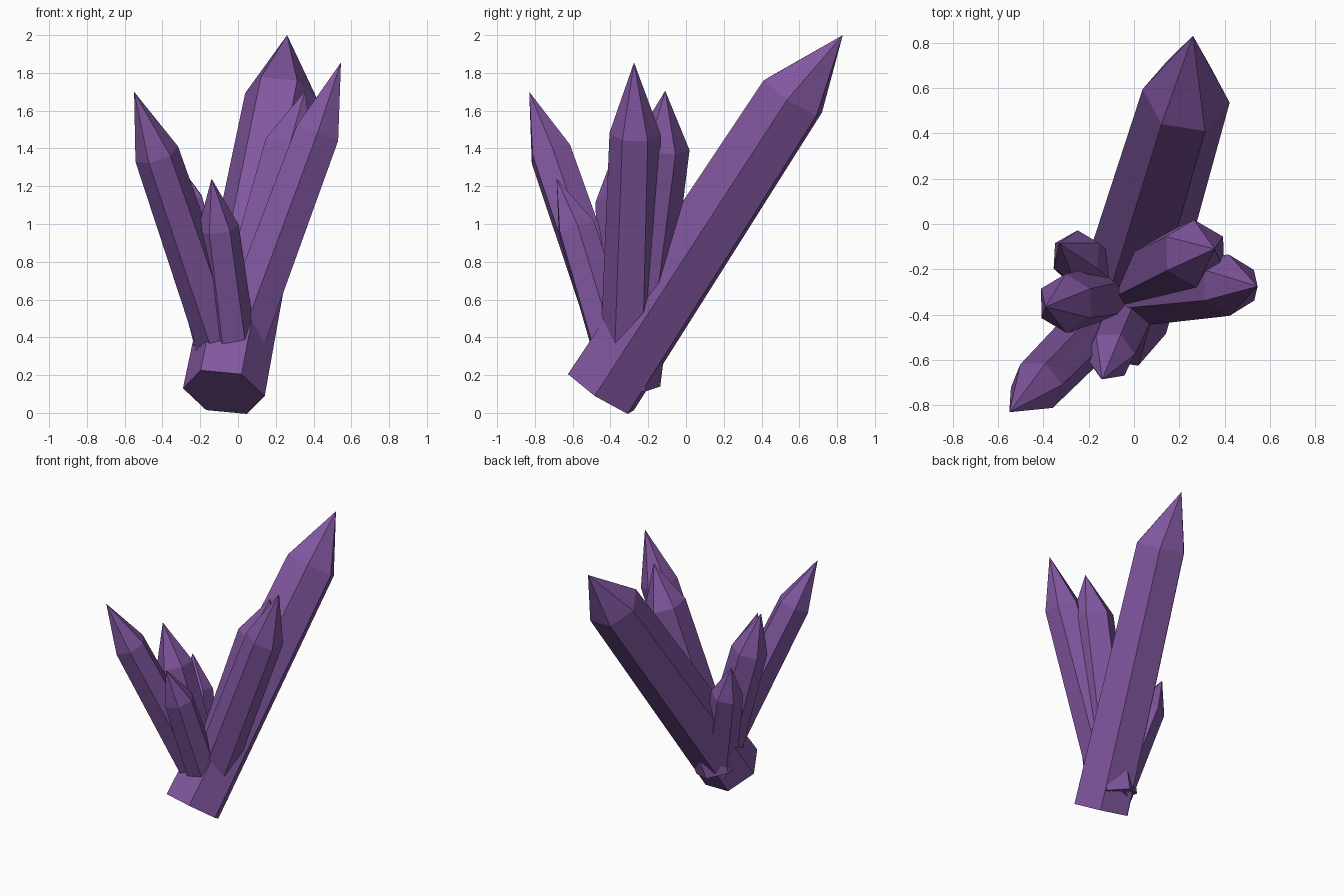
import bpy, bmesh, math
from mathutils import Vector, Quaternion

cube = bpy.data.objects.get("Cube")
if cube:
    bpy.data.objects.remove(cube)

# Single violet mineral colour
violet = bpy.data.materials.new("violet_crystal")
violet.use_nodes = True
colour = (0.22, 0.095, 0.35, 1)
violet.diffuse_color = colour
violet.node_tree.nodes["Principled BSDF"].inputs["Base Color"].default_value = colour


def crystal(name, base, shoulder, tip, base_radius, shoulder_radius, corner):
    """Six-sided tapering shaft with a point; corner is the direction of one edge."""
    base, shoulder, tip = Vector(base), Vector(shoulder), Vector(tip)
    axis = (shoulder - base).normalized()
    corner = Vector(corner)
    corner = (corner - axis * corner.dot(axis)).normalized()
    spokes = [Quaternion(axis, i * math.tau / 6) @ corner for i in range(6)]

    bm = bmesh.new()
    low = [bm.verts.new(base + s * base_radius) for s in spokes]
    high = [bm.verts.new(shoulder + s * shoulder_radius) for s in spokes]
    point = bm.verts.new(tip)
    bm.faces.new(low[::-1])
    for i in range(6):
        j = (i + 1) % 6
        bm.faces.new((low[i], low[j], high[j], high[i]))
        bm.faces.new((high[i], high[j], point))
    bmesh.ops.recalc_face_normals(bm, faces=bm.faces)
    mesh = bpy.data.meshes.new(name)
    bm.to_mesh(mesh)
    bm.free()
    mesh.materials.append(violet)
    bpy.context.collection.objects.link(bpy.data.objects.new(name, mesh))


# Main shaft leaning to the back
crystal("main_crystal", (-0.075, -0.45, 0.11), (0.23, 0.565, 1.675),
        (0.26, 0.83, 2.0), 0.22, 0.195, (-0.18, 0.03, 0.02))
# Tall shafts on the left
crystal("left_crystal", (-0.07, -0.31, 0.16), (0.42, -0.27, 1.48),
        (0.545, -0.275, 1.855), 0.15, 0.135, (0, 1, 0))
crystal("inner_left_crystal", (-0.07, -0.3, 0.16), (0.27, -0.13, 1.41),
        (0.355, -0.11, 1.705), 0.165, 0.15, (0, 1, 0))
# Shafts on the right
crystal("front_right_crystal", (-0.02, -0.3, 0.17), (-0.43, -0.715, 1.37),
        (-0.55, -0.83, 1.7), 0.135, 0.12, (-0.57, 0.82, 0))
crystal("right_crystal", (-0.05, -0.3, 0.16), (-0.3, -0.35, 1.12),
        (-0.39, -0.365, 1.42), 0.145, 0.13, (0, 1, 0))
crystal("back_right_crystal", (-0.07, -0.3, 0.16), (-0.255, -0.14, 0.85),
        (-0.33, -0.085, 1.09), 0.125, 0.115, (0, 1, 0))
# Short shaft at the front
crystal("front_crystal", (0, -0.33, 0.16), (-0.105, -0.58, 0.98),
        (-0.14, -0.685, 1.24), 0.125, 0.11, (1, 0, 0.3))
